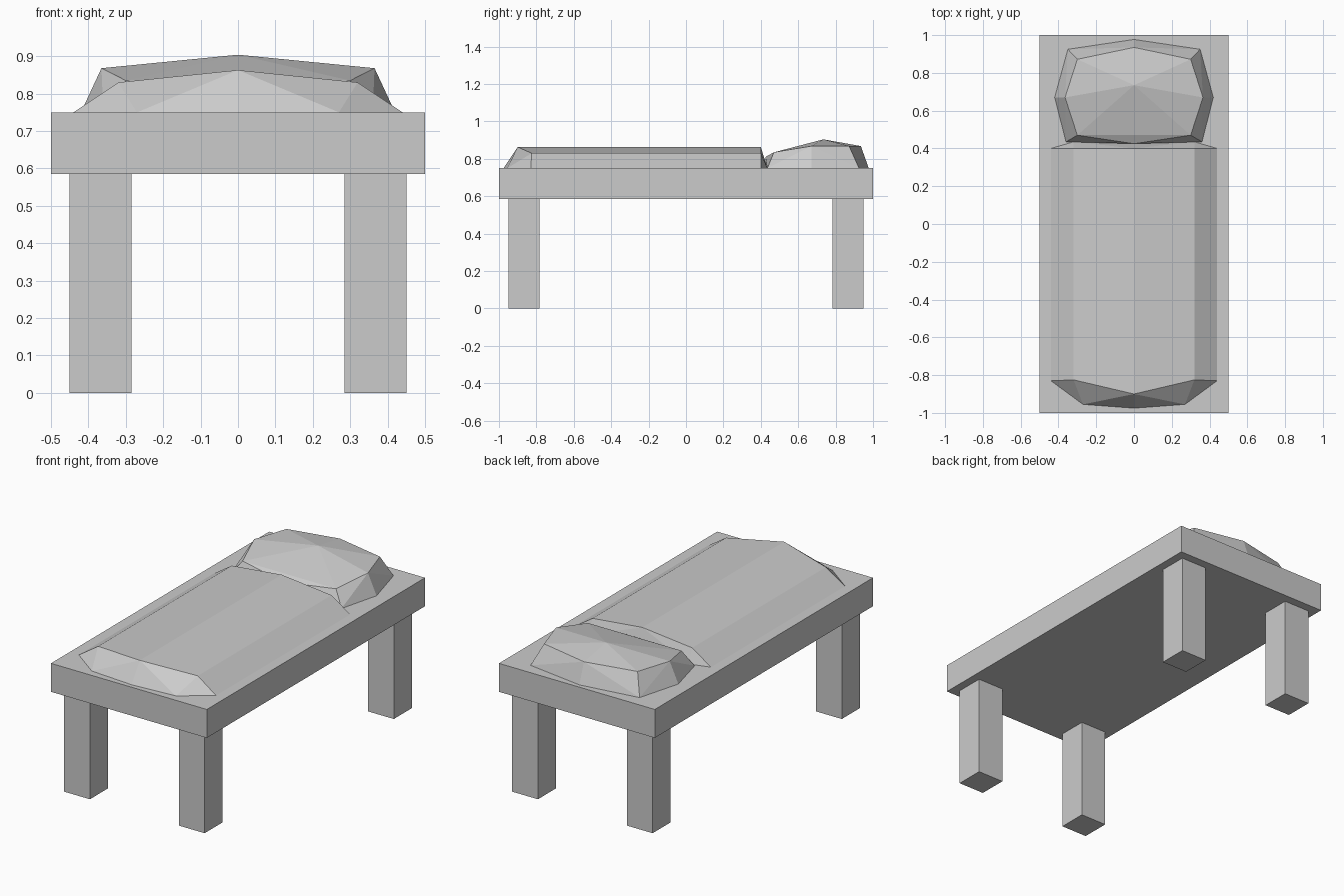
import bpy
import bmesh

cube = bpy.data.objects.get("Cube")
if cube:
    bpy.data.objects.remove(cube, do_unlink=True)

grey = bpy.data.materials.new("plain grey")
grey.use_nodes = True
colour = (0.6, 0.6, 0.6, 1)
grey.diffuse_color = colour
grey.node_tree.nodes["Principled BSDF"].inputs["Base Color"].default_value = colour

LEG_TOP, BED_TOP = 0.585, 0.75


def finish(name, bm):
    bmesh.ops.recalc_face_normals(bm, faces=bm.faces)
    mesh = bpy.data.meshes.new(name)
    bm.to_mesh(mesh)
    bm.free()
    mesh.materials.append(grey)
    obj = bpy.data.objects.new(name, mesh)
    bpy.context.collection.objects.link(obj)
    return obj


def box(name, size, centre):
    bm = bmesh.new()
    bmesh.ops.create_cube(bm, size=1)
    bmesh.ops.scale(bm, vec=size, verts=bm.verts)
    bmesh.ops.translate(bm, vec=centre, verts=bm.verts)
    return finish(name, bm)


def faceted_lump(name, half_points):
    """Wrap flat facets around points mirrored across x = 0."""
    bm = bmesh.new()
    for x, y, z in half_points:
        for side in ((1, -1) if x else (1,)):
            bm.verts.new((x * side, y, z))
    hull = bmesh.ops.convex_hull(bm, input=bm.verts)
    loose = {g for g in hull["geom_interior"] if isinstance(g, bmesh.types.BMVert)}
    bmesh.ops.delete(bm, geom=list(loose), context="VERTS")
    return finish(name, bm)


# Bed slab
box("bed_slab", (1, 2, BED_TOP - LEG_TOP), (0, 0, (BED_TOP + LEG_TOP) / 2))

# Square legs at the four corners
for side, sx in (("left", 1), ("right", -1)):
    for end, sy in (("front", -1), ("back", 1)):
        box(f"{end}_{side}_leg", (0.166, 0.166, LEG_TOP),
            (sx * 0.368, sy * 0.867, LEG_TOP / 2))

# Blanket: ridged roof with sloping ends
faceted_lump("blanket", [
    (0, -0.975, BED_TOP), (0.27, -0.955, BED_TOP), (0.44, -0.83, BED_TOP),
    (0, -0.9, 0.863), (0.32, -0.825, 0.83),
    (0, 0.4, 0.863), (0.32, 0.4, 0.83),
    (0.44, 0.4, BED_TOP), (0.32, 0.435, BED_TOP), (0, 0.435, BED_TOP),
])

# Pillow: base ring, shoulder ring and peak
faceted_lump("pillow", [
    (0, 0.425, BED_TOP), (0.36, 0.435, BED_TOP), (0.42, 0.67, BED_TOP),
    (0.35, 0.925, BED_TOP), (0, 0.977, BED_TOP),
    (0, 0.425, 0.81), (0.3, 0.47, 0.835), (0.365, 0.67, 0.868),
    (0.3, 0.872, 0.868), (0, 0.935, 0.868),
    (0, 0.735, 0.904),
])
